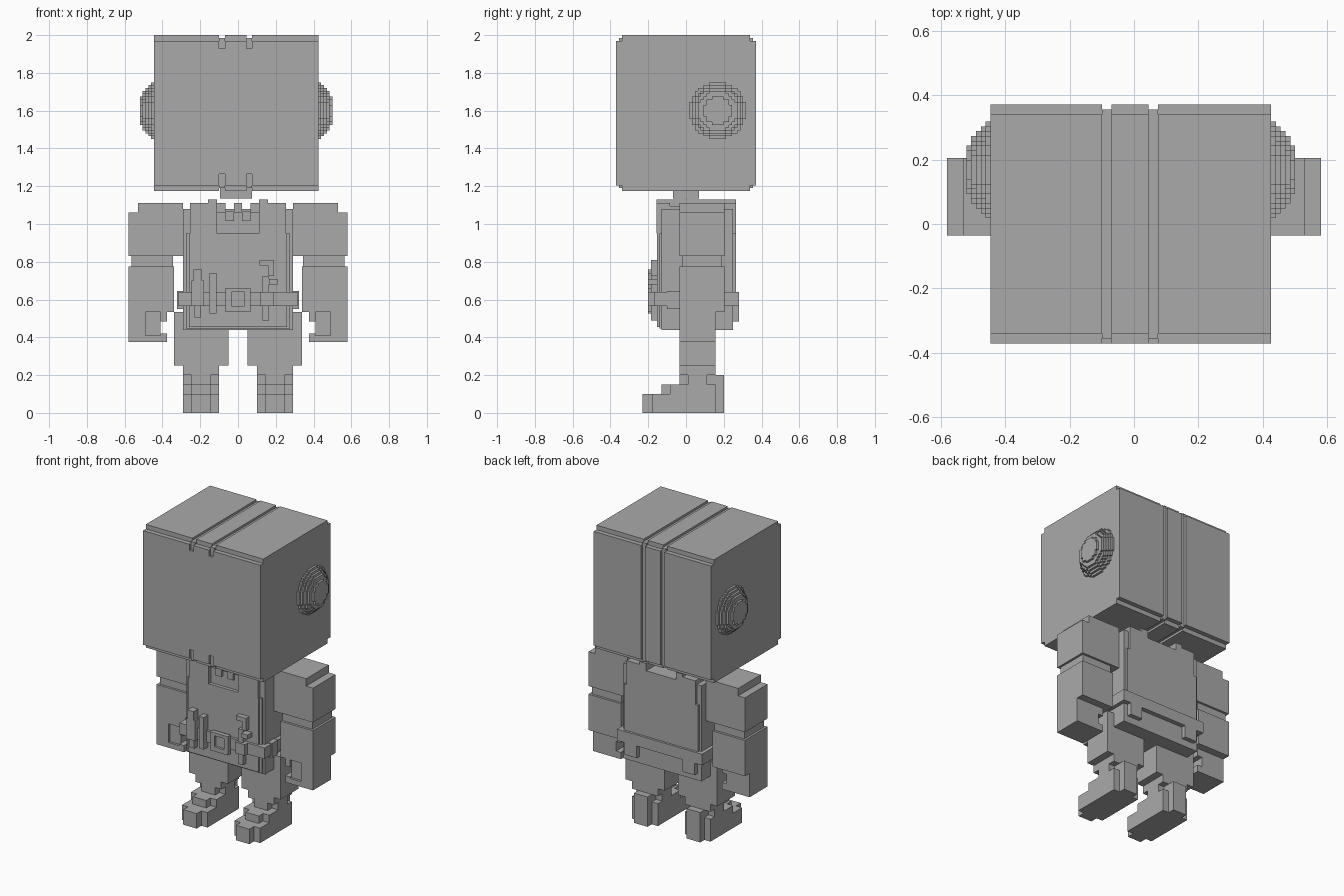
import bpy, bmesh, math
from mathutils import Matrix, Vector

if "Cube" in bpy.data.objects:
    bpy.data.objects.remove(bpy.data.objects["Cube"])

tone = 0.4
grey = bpy.data.materials.new("plain_grey")
grey.use_nodes = True
grey.diffuse_color = (tone, tone, tone, 1)
grey.node_tree.nodes["Principled BSDF"].inputs["Base Color"].default_value = (tone, tone, tone, 1)


def finish(name, bm):
    bmesh.ops.recalc_face_normals(bm, faces=bm.faces)
    mesh = bpy.data.meshes.new(name)
    bm.to_mesh(mesh)
    bm.free()
    mesh.materials.append(grey)
    bpy.context.collection.objects.link(bpy.data.objects.new(name, mesh))


def block(name, x, y, z, side=1):
    """Box between the given spans along each axis."""
    spans = (x, y, z)
    centre = Vector([(low + high) / 2 for low, high in spans])
    centre.x *= side
    size = Matrix.Diagonal([high - low for low, high in spans]).to_4x4()
    bm = bmesh.new()
    bmesh.ops.create_cube(bm, size=1, matrix=Matrix.Translation(centre) @ size)
    finish(name, bm)


def pair(name, x, y, z):
    block("left_" + name, x, y, z)
    block("right_" + name, x, y, z, side=-1)


def wide(half):
    return (-half, half)


def prism(name, quarter, centre, x):
    """Mirror a quarter outline into a closed one and extrude it along x."""
    half = quarter + [(-y, z) for y, z in reversed(quarter)]
    outline = half + [(-y, -z) for y, z in half]
    bm = bmesh.new()
    face = bm.faces.new([bm.verts.new((x[0], centre[0] + y, centre[1] + z)) for y, z in outline])
    result = bmesh.ops.extrude_face_region(bm, geom=[face])
    moved = [v for v in result["geom"] if isinstance(v, bmesh.types.BMVert)]
    bmesh.ops.translate(bm, verts=moved, vec=(x[1] - x[0], 0, 0))
    finish(name, bm)


def stepped_quarter(radius, step):
    """Quarter of a circle drawn in square steps."""
    rows = round(radius / step)
    widths = [max(1, round(math.sqrt(rows ** 2 - (row + 0.5) ** 2))) for row in range(rows)]
    points = []
    for row, width in enumerate(widths):
        if row and width != widths[row - 1]:
            points.append((width * step, row * step))
        if row == rows - 1 or width != widths[row + 1]:
            points.append((width * step, (row + 1) * step))
    return points


# Head: stepped slabs with two grooves between them
voxel = 0.015
depth = 0.37
chin, crown = 1.175, 2.0
head_middle = (chin + crown) / 2
height = crown - head_middle
notch = 2 * voxel
head_quarter = [(depth, height - notch), (depth - notch, height - notch), (depth - notch, height)]
head_right, head_left = -0.445, 0.425
grooves = [(-0.1, -0.07), (0.045, 0.075)]
slab_start = head_right
for number, groove in enumerate(grooves):
    label = ("right", "left")[number]
    prism(label + "_head_slab", head_quarter, (0, head_middle), (slab_start, groove[0]))
    block(label + "_groove_floor", groove, wide(depth - voxel), (chin + voxel, crown - voxel))
    block(label + "_groove_stop", groove, (-depth, voxel - depth), (chin + 0.09, crown - 0.07))
    slab_start = groove[1]
prism("outer_head_slab", head_quarter, (0, head_middle), (slab_start, head_left))
block("neck", (-0.095, 0.075), wide(0.07), (1.135, chin + voxel))

# Ears: shrinking stepped discs
for label, base, side in (("left", head_left, 1), ("right", head_right, -1)):
    for layer, rows in enumerate((10, 9, 8, 7, 5)):
        start = base + side * layer * voxel
        prism(label + "_ear_ring", stepped_quarter(rows * voxel, voxel),
              (0.168, 1.6), (start, start + side * voxel))

# Torso with layered jacket
chest, back = -0.13, 0.25
hem, collar, shoulder = 0.44, 0.95, 1.11
waist = (0.565, 0.64)
half_chest = 0.29
block("torso", wide(half_chest), (chest, back), (hem, 1.08))
for layer in range(1, 3):
    block("jacket_layer", wide(half_chest - layer * voxel),
          (chest - layer * voxel * 0.75, chest), (hem + layer * voxel / 2, collar))
back_plate = (back, back + voxel)
block("back_panel", wide(half_chest - voxel), back_plate, (waist[1], collar))
block("back_yoke", wide(0.11), back_plate, (collar, 1.08))

# Zigzag neck trim
tooth = 0.044
for index in range(5):
    rise = tooth * (index % 2)
    left_edge = (index - 2.5) * tooth
    block("neck_trim", (left_edge, left_edge + tooth), (chest - voxel, chest),
          (1.06 - rise, shoulder - rise))

# Belt and framed buckle
belt_front = -0.17
buckle_front = belt_front - notch
buckle = (0.535, 0.66)
block("belt", wide(0.315), (belt_front, back + notch), waist)
block("buckle_plate", wide(0.035), (belt_front - voxel, belt_front), waist)
pair("buckle_side", (0.035, 0.065), (buckle_front, belt_front), buckle)
block("buckle_bottom", wide(0.035), (buckle_front, belt_front), (buckle[0], waist[0]))
block("buckle_top", wide(0.035), (buckle_front, belt_front), (waist[1], buckle[1]))
pair("belt_loop", (half_chest, 0.322), (-0.1, -0.035), (0.55, 0.645))
pair("back_tab", (0.17, 0.26), (back, back + notch), (0.485, waist[0]))

# Tools hung on the belt
tool = (buckle_front, chest - voxel)
thin_tool = (belt_front - voxel, chest - voxel)
block("pouch_holder", (-0.245, -0.18), tool, (waist[0], 0.7))
block("pouch_grip", (-0.235, -0.19), tool, (0.7, 0.76))
block("pouch_tip", (-0.23, -0.195), thin_tool, (0.505, waist[0]))
block("belt_rod", (-0.15, -0.115), tool, (0.525, 0.74))
block("hook_top", (0.115, 0.19), thin_tool, (0.78, 0.81))
block("hook_neck", (0.16, 0.19), thin_tool, (0.725, 0.78))
block("hook_shaft", (0.13, 0.165), thin_tool, (0.49, 0.725))
block("hook_trigger", (0.165, 0.21), tool, (0.68, 0.71))
block("hook_holder", (0.12, 0.19), tool, waist)

# Straps over the shoulders
strap = (0.11, 0.16)
lapel = (strap[1], 0.255)
strap_front, strap_back = -0.155, back_plate[1]
pair("strap", strap, (strap_front, strap_back), (1.03, shoulder + 0.02))
pair("strap_end", strap, (strap_front, chest), (collar, 1.03))
pair("lapel", lapel, (strap_front, -0.085), (collar, shoulder))
pair("shoulder_pad", lapel, (-0.085, 0.2), (1.06, shoulder - voxel))
pair("back_strap", (strap[0], lapel[1]), (0.2, strap_back), (collar, shoulder))

# Arms
front, arm_back, leg_back = -0.035, 0.205, 0.155
arm_depth, leg_depth = (front, arm_back), (front, leg_back)
arm_side, sleeve, elbow, wrist, knuckles = 0.58, 0.83, 0.775, 0.535, 0.375
pair("upper_arm", (half_chest, 0.53), arm_depth, (sleeve, shoulder))
pair("outer_sleeve", (0.53, arm_side), arm_depth, (sleeve, 1.06))
pair("elbow", (0.345, arm_side - voxel), (front + voxel, arm_back - voxel), (elbow, sleeve))
pair("forearm", (0.34, arm_side), arm_depth, (wrist, elbow))

# Hands: a palm with fingers curling inward
palm, fingertip = 0.41, 0.375
pair("palm", (palm, arm_side), (front + voxel, leg_back), (knuckles, wrist))
pair("fingers", (fingertip, palm), leg_depth, (knuckles, 0.42))
pair("upper_grip", (fingertip, palm), leg_depth, (0.485, wrist))
pair("hand_edge", (0.49, arm_side), (front, front + voxel), (knuckles, wrist))
pair("hand_rim", (palm, 0.49), (front, front + voxel), (knuckles, palm))

# Legs and stepped boots
boot_width, narrow = (0.1, 0.29), (0.145, 0.245)
sole, instep, cuff, knee = 0.1, 0.15, 0.2, 0.25
pair("thigh", (0.05, 0.34), leg_depth, (knee, wrist))
pair("shin", boot_width, leg_depth, (cuff, knee))
pair("ankle", narrow, leg_depth, (sole, cuff))
pair("ankle_side", boot_width, (0.01, 0.11), (sole, cuff))
pair("boot", boot_width, (-0.18, leg_back), (0, sole))
pair("toe", narrow, (-0.23, -0.18), (0, sole))
pair("instep", narrow, (-0.13, front), (sole, instep))
pair("instep_side", boot_width, (-0.085, 0.01), (sole, instep))
pair("heel_side", boot_width, (0.11, leg_back), (sole, instep))
pair("heel", narrow, (leg_back, 0.2), (0, cuff))
